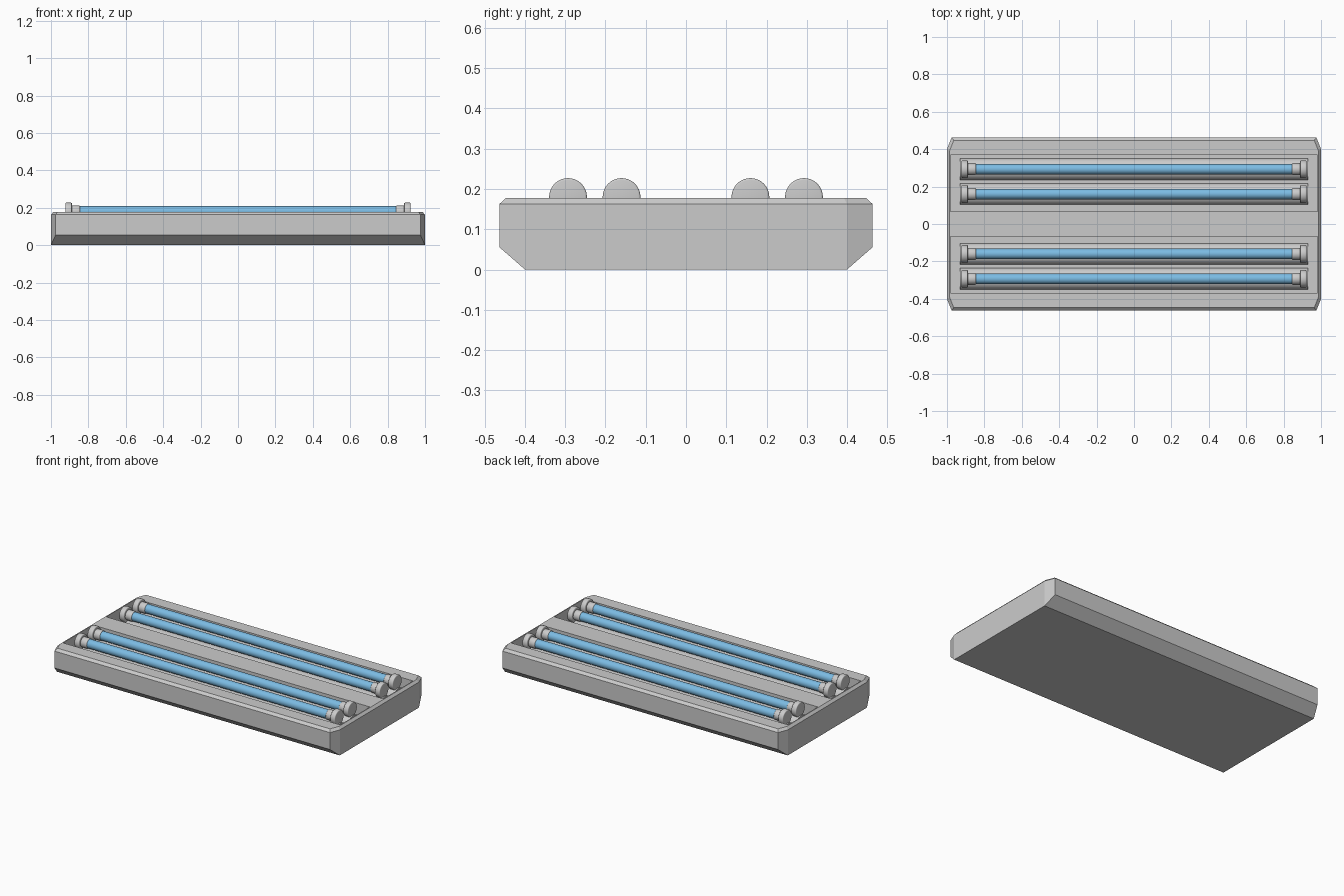
import bpy, bmesh, math
from mathutils import Matrix

cube = bpy.data.objects.get("Cube")
if cube:
    bpy.data.objects.remove(cube, do_unlink=True)


def material(name, color):
    m = bpy.data.materials.new(name)
    m.use_nodes = True
    m.diffuse_color = (*color, 1)
    m.node_tree.nodes["Principled BSDF"].inputs["Base Color"].default_value = (*color, 1)
    return m


GREY = material("light grey metal", (0.6, 0.6, 0.6))
BLUE = material("blue glass", (0.2, 0.5, 0.77))


def add_object(name, bm, mat, smooth=False):
    bmesh.ops.recalc_face_normals(bm, faces=bm.faces)
    mesh = bpy.data.meshes.new(name)
    bm.to_mesh(mesh)
    bm.free()
    mesh.materials.append(mat)
    ob = bpy.data.objects.new(name, mesh)
    bpy.context.collection.objects.link(ob)
    bpy.ops.object.select_all(action='DESELECT')
    ob.select_set(True)
    bpy.context.view_layer.objects.active = ob
    if smooth:
        bpy.ops.object.shade_smooth_by_angle(angle=math.radians(40))
    return ob


def box(name, x, y0, y1, z0, z1):
    bm = bmesh.new()
    bmesh.ops.create_cube(bm, size=1)
    bmesh.ops.scale(bm, vec=(2 * x, y1 - y0, z1 - z0), verts=bm.verts)
    bmesh.ops.translate(bm, vec=(0, (y0 + y1) / 2, (z0 + z1) / 2), verts=bm.verts)
    return add_object(name, bm, GREY)


def rod(name, x0, x1, y, z, radius, mat, bevel=0):
    """Cylinder lying along x, with optional rounded rims."""
    bm = bmesh.new()
    bmesh.ops.create_cone(bm, cap_ends=True, segments=32, radius1=radius,
                          radius2=radius, depth=abs(x1 - x0))
    if bevel:
        rims = [e for e in bm.edges if any(len(f.verts) > 4 for f in e.link_faces)]
        bmesh.ops.bevel(bm, geom=rims, offset=bevel, segments=3, profile=0.5, affect='EDGES')
    bm.transform(Matrix.Translation(((x0 + x1) / 2, y, z)) @ Matrix.Rotation(math.pi / 2, 4, 'Y'))
    return add_object(name, bm, mat, True)


# Housing: chamfered corners, sloping lower edges and a narrow top bevel
bm = bmesh.new()
for sx in (-1, 1):
    for sy in (-1, 1):
        for x, y, z in ((1, 0.40, 0), (0.975, 0.463, 0.055), (1, 0.40, 0.163),
                        (0.975, 0.463, 0.163), (0.986, 0.392, 0.178), (0.964, 0.447, 0.178)):
            bm.verts.new((sx * x, sy * y, z))
bmesh.ops.convex_hull(bm, input=bm.verts)
bmesh.ops.dissolve_limit(bm, angle_limit=0.02, verts=bm.verts, edges=bm.edges)
housing = add_object("housing", bm, GREY)

# Two long recesses cut into the top
FLOOR = 0.1
for sy in (-1, 1):
    y0, y1 = sorted((sy * 0.068, sy * 0.368))
    cutter = box("recess_cutter", 0.98, y0, y1, FLOOR, 0.3)
    cutter.hide_render = True
    bpy.context.view_layer.objects.active = housing
    cut = housing.modifiers.new("recess", 'BOOLEAN')
    cut.operation = 'DIFFERENCE'
    cut.solver = 'EXACT'
    cut.object = cutter
    bpy.ops.object.modifier_apply(modifier=cut.name)
    bpy.data.objects.remove(cutter, do_unlink=True)


def reflector(name, y):
    """Low arched channel beneath a tube."""
    bm = bmesh.new()
    rows = []
    for x in (-0.93, 0.93):
        rows.append([bm.verts.new((x, y + 0.057 * math.cos(math.pi * i / 16),
                                   FLOOR + 0.045 * math.sin(math.pi * i / 16)))
                     for i in range(17)])
    a, b = rows
    for i in range(17):
        j = (i + 1) % 17
        bm.faces.new((a[i], a[j], b[j], b[i]))
    bm.faces.new(a)
    bm.faces.new(b[::-1])
    return add_object(name, bm, GREY, True)


# Four lamps: reflector, glass tube, and a socket with an end disc on each side
AXIS = 0.18
for label, y in (("front_outer", -0.293), ("front_inner", -0.16),
                 ("back_inner", 0.16), ("back_outer", 0.293)):
    reflector(label + "_reflector", y)
    rod(label + "_tube", -0.86, 0.86, y, AXIS, 0.028, BLUE)
    for side, sx in (("left", 1), ("right", -1)):
        rod(f"{label}_{side}_socket", sx * 0.845, sx * 0.892, y, AXIS, 0.032, GREY, 0.006)
        rod(f"{label}_{side}_end_disc", sx * 0.888, sx * 0.922, y, AXIS, 0.047, GREY, 0.005)
